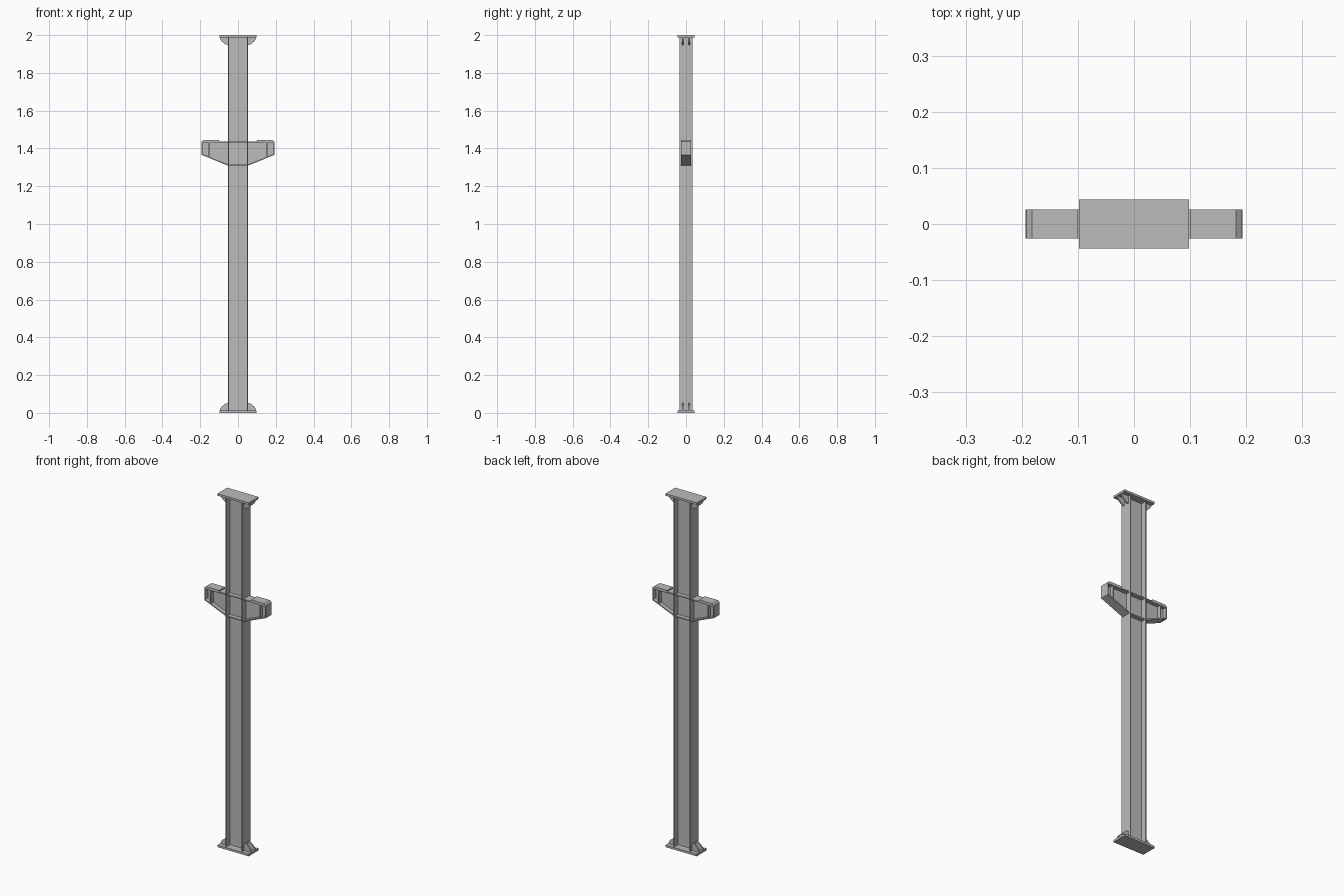
import bpy, bmesh

if "Cube" in bpy.data.objects:
    bpy.data.objects.remove(bpy.data.objects["Cube"])

steel = bpy.data.materials.new("grey steel")
steel.diffuse_color = (0.5, 0.5, 0.5, 1)
steel.use_nodes = True
steel.node_tree.nodes["Principled BSDF"].inputs["Base Color"].default_value = steel.diffuse_color


def prism(name, pts, y0, y1):
    """Extrude an x-z outline along y."""
    bm = bmesh.new()
    face = bm.faces.new([bm.verts.new((x, y0, z)) for x, z in pts])
    out = bmesh.ops.extrude_face_region(bm, geom=[face])
    verts = [v for v in out["geom"] if isinstance(v, bmesh.types.BMVert)]
    bmesh.ops.translate(bm, verts=verts, vec=(0, y1 - y0, 0))
    bmesh.ops.recalc_face_normals(bm, faces=bm.faces)
    me = bpy.data.meshes.new(name)
    bm.to_mesh(me)
    bm.free()
    me.materials.append(steel)
    ob = bpy.data.objects.new(name, me)
    bpy.context.collection.objects.link(ob)
    return ob


def box(name, x0, x1, y, z0, z1):
    return prism(name, [(x0, z0), (x1, z0), (x1, z1), (x0, z1)], -y, y)


# Column web and end plates
PLATE = 0.012
box("column_web", -0.048, 0.048, 0.003, PLATE, 2 - PLATE)
box("base_plate", -0.098, 0.098, 0.044, 0, PLATE)
box("top_plate", -0.098, 0.098, 0.044, 2 - PLATE, 2)

# Stiffeners across the column web, level with the bracket flanges
box("upper_web_stiffener", -0.048, 0.048, 0.026, 1.430, 1.437)
box("lower_web_stiffener", -0.048, 0.048, 0.026, 1.308, 1.315)

gusset = [(0.053, 0.012), (0.097, 0.012), (0.095, 0.02), (0.085, 0.034),
          (0.072, 0.045), (0.06, 0.052), (0.053, 0.053)]

for side, s in (("left", -1), ("right", 1)):
    def mx(pts):
        return [(s * x, z) for x, z in pts]

    # Column flange
    box(side + "_column_flange", s * 0.047, s * 0.053, 0.034, PLATE, 2 - PLATE)

    # Paired gussets at both ends
    for row, y in (("front", -0.016), ("back", 0.016)):
        prism(f"{side}_{row}_base_gusset", mx(gusset), y - 0.004, y + 0.004)
        prism(f"{side}_{row}_top_gusset",
              mx([(x, 2 - z) for x, z in gusset]), y - 0.004, y + 0.004)

    # Bracket: web, flanges, end plate, stiffener and bearing pad
    prism(side + "_bracket_web",
          mx([(0.052, 1.312), (0.19, 1.368), (0.19, 1.434), (0.052, 1.434)]), -0.003, 0.003)
    prism(side + "_bracket_bottom_flange",
          mx([(0.052, 1.308), (0.193, 1.366), (0.193, 1.373), (0.052, 1.315)]), -0.026, 0.026)
    box(side + "_bracket_top_flange", s * 0.052, s * 0.193, 0.026, 1.430, 1.437)
    box(side + "_bracket_end_plate", s * 0.187, s * 0.193, 0.026, 1.368, 1.436)
    prism(side + "_bracket_stiffener",
          mx([(0.151, 1.352), (0.157, 1.354), (0.157, 1.432), (0.151, 1.432)]), -0.025, 0.025)
    prism(side + "_bearing_pad",
          mx([(0.1, 1.436), (0.193, 1.436), (0.182, 1.445), (0.1, 1.445)]), -0.026, 0.026)
